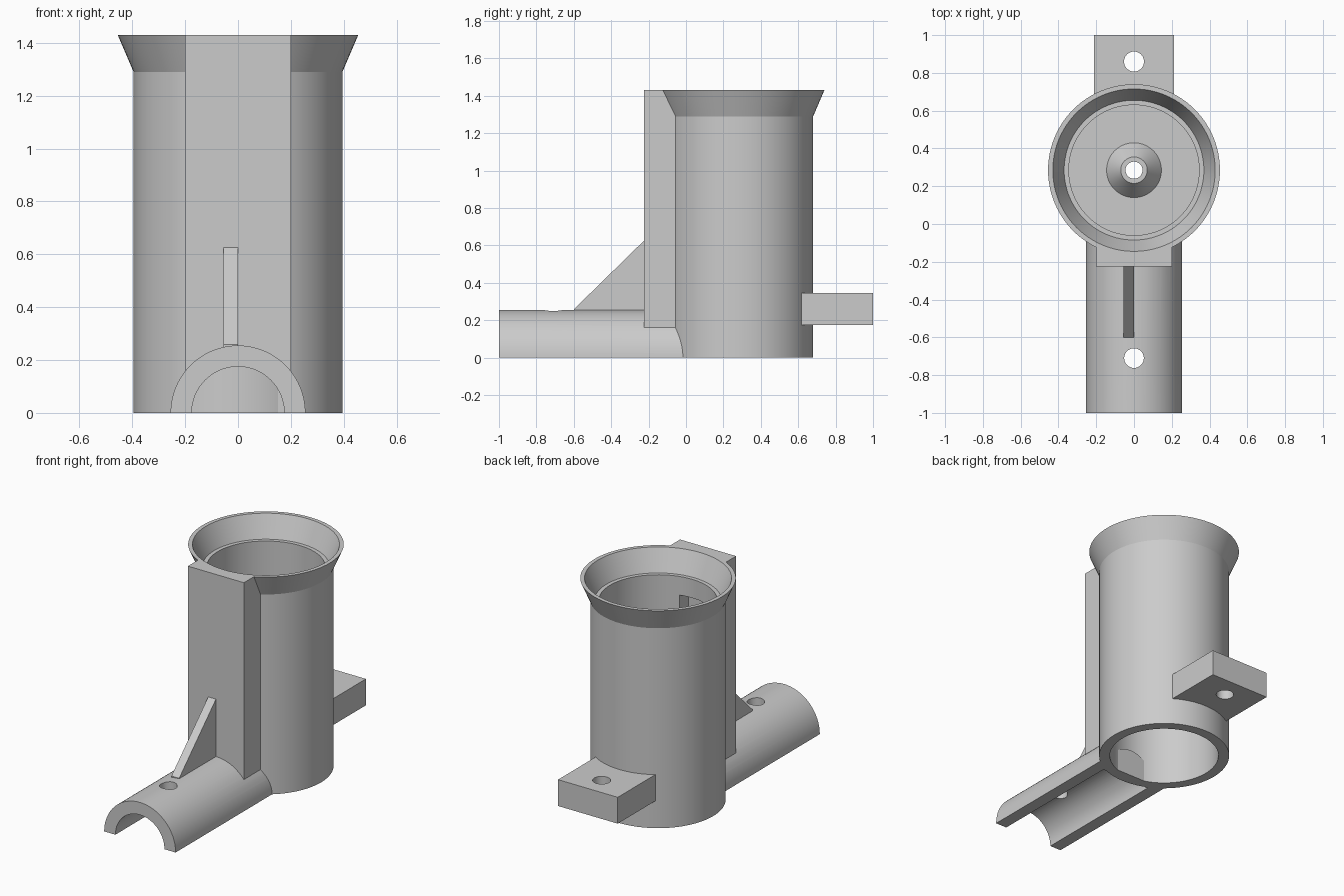
import bpy
import bmesh
import math
from mathutils import Matrix, Vector

cube = bpy.data.objects.get("Cube")
if cube:
    bpy.data.objects.remove(cube, do_unlink=True)

grey = bpy.data.materials.new("light_grey")
grey.use_nodes = True
COLOUR = (0.6, 0.6, 0.6, 1)
grey.diffuse_color = COLOUR
grey.node_tree.nodes["Principled BSDF"].inputs["Base Color"].default_value = COLOUR

AXIS = Vector((0, 0.285, 0))  # centre line of the upright tube


def make(name, bm):
    bmesh.ops.recalc_face_normals(bm, faces=bm.faces)
    mesh = bpy.data.meshes.new(name)
    bm.to_mesh(mesh)
    bm.free()
    obj = bpy.data.objects.new(name, mesh)
    bpy.context.collection.objects.link(obj)
    mesh.materials.append(grey)
    return obj


def box(name, low, high):
    low, high = Vector(low), Vector(high)
    bm = bmesh.new()
    bmesh.ops.create_cube(bm, size=1, matrix=Matrix.Translation((low + high) / 2)
                          @ Matrix.Diagonal((*(high - low), 1)))
    return make(name, bm)


def lathe(name, profile, closed=True, steps=96):
    """Spin a closed (radius, height) loop around the tube axis."""
    bm = bmesh.new()
    rings = []
    for i in range(steps):
        a = math.tau * i / steps
        rings.append([bm.verts.new(AXIS + Vector((r * math.cos(a), r * math.sin(a), z)))
                      for r, z in profile])
    count = len(profile)
    for i in range(steps):
        a, b = rings[i], rings[(i + 1) % steps]
        for j in range(count if closed else count - 1):
            k = (j + 1) % count
            bm.faces.new((a[j], b[j], b[k], a[k]))
    if not closed:
        bm.faces.new([r[0] for r in rings])
        bm.faces.new([r[-1] for r in rings])
    return make(name, bm)


def prism(name, points, shift):
    """Extrude a flat outline along the shift vector."""
    bm = bmesh.new()
    face = bm.faces.new([bm.verts.new(p) for p in points])
    top = bmesh.ops.extrude_face_region(bm, geom=[face], use_keep_orig=True)
    verts = [v for v in top["geom"] if isinstance(v, bmesh.types.BMVert)]
    bmesh.ops.translate(bm, verts=verts, vec=shift)
    return make(name, bm)


def arc(radius, y, steps=40):
    return [(radius * math.cos(math.pi * i / steps), y,
             radius * math.sin(math.pi * i / steps)) for i in range(steps + 1)]


def pin(y, radius):
    bm = bmesh.new()
    bmesh.ops.create_cone(bm, cap_ends=True, segments=40, radius1=radius, radius2=radius,
                          depth=2, matrix=Matrix.Translation((0, y, 0)))
    return make("hole_cutter", bm)


def cut(obj, *cutters):
    bpy.context.view_layer.objects.active = obj
    for cutter in cutters:
        cutter.hide_render = True
        mod = obj.modifiers.new("cut", "BOOLEAN")
        mod.operation = "DIFFERENCE"
        mod.solver = "EXACT"
        mod.object = cutter
        bpy.ops.object.modifier_apply(modifier=mod.name)


# Cutters
tube_core = lathe("tube_core_cutter", [(0.385, -0.1), (0.385, 1.29), (0.443, 1.43),
                                       (0.443, 1.6)], closed=False)
recess = box("recess_cutter", (-0.08, -0.14, 0.6), (0.08, 0.1, 1.17))
channel = prism("channel_cutter", arc(0.175, -1.1) + [(-0.175, -1.1, -0.1), (0.175, -1.1, -0.1)],
                (0, 1.3, 0))
pipe_hole = pin(-0.71, 0.052)
tab_hole = pin(0.86, 0.053)

# Upright tube with flared mouth, inner floor and raised conical nozzle
FLOOR, CEILING, TIP = 0.48, 0.42, 0.58
tube = lathe("upright_tube", [
    (0.395, 0), (0.395, 1.29), (0.455, 1.43), (0.43, 1.43), (0.37, 1.29), (0.345, 1.29),
    (0.345, FLOOR), (0.145, FLOOR), (0.07, TIP), (0.045, TIP),
    (0.045, CEILING), (0.33, CEILING), (0.33, 0)])
cut(tube, recess)

# Half pipe reaching forward, and the arched plug inside the tube wall
pipe = prism("half_pipe", arc(0.255, -1), (0, 1.03, 0))
cut(pipe, channel, tube_core, pipe_hole)
plug = prism("arched_plug", arc(0.175, -0.08), (0, 0.052, 0))

# Flat block on the front of the tube
block = box("front_block", (-0.2, -0.225, 0.16), (0.2, 0.2, 1.43))
cut(block, tube_core, recess, channel)

# Triangular brace
brace = prism("brace", [(-0.055, -0.6, 0.258), (-0.055, -0.22, 0.63), (-0.055, -0.22, 0.23),
                        (-0.055, -0.6, 0.235)], (0.055, 0, 0))

# Rear mounting tab
tab = box("rear_tab", (-0.213, 0.4, 0.175), (0.213, 1, 0.345))
cut(tab, tube_core, tab_hole)

for helper in (tube_core, recess, channel, pipe_hole, tab_hole):
    bpy.data.objects.remove(helper, do_unlink=True)

# Smooth round surfaces, keep hard edges
bpy.ops.object.select_all(action="DESELECT")
for part in (tube, pipe, plug, block, brace, tab):
    part.select_set(True)
bpy.context.view_layer.objects.active = tube
bpy.ops.object.shade_smooth_by_angle(angle=math.radians(20))
